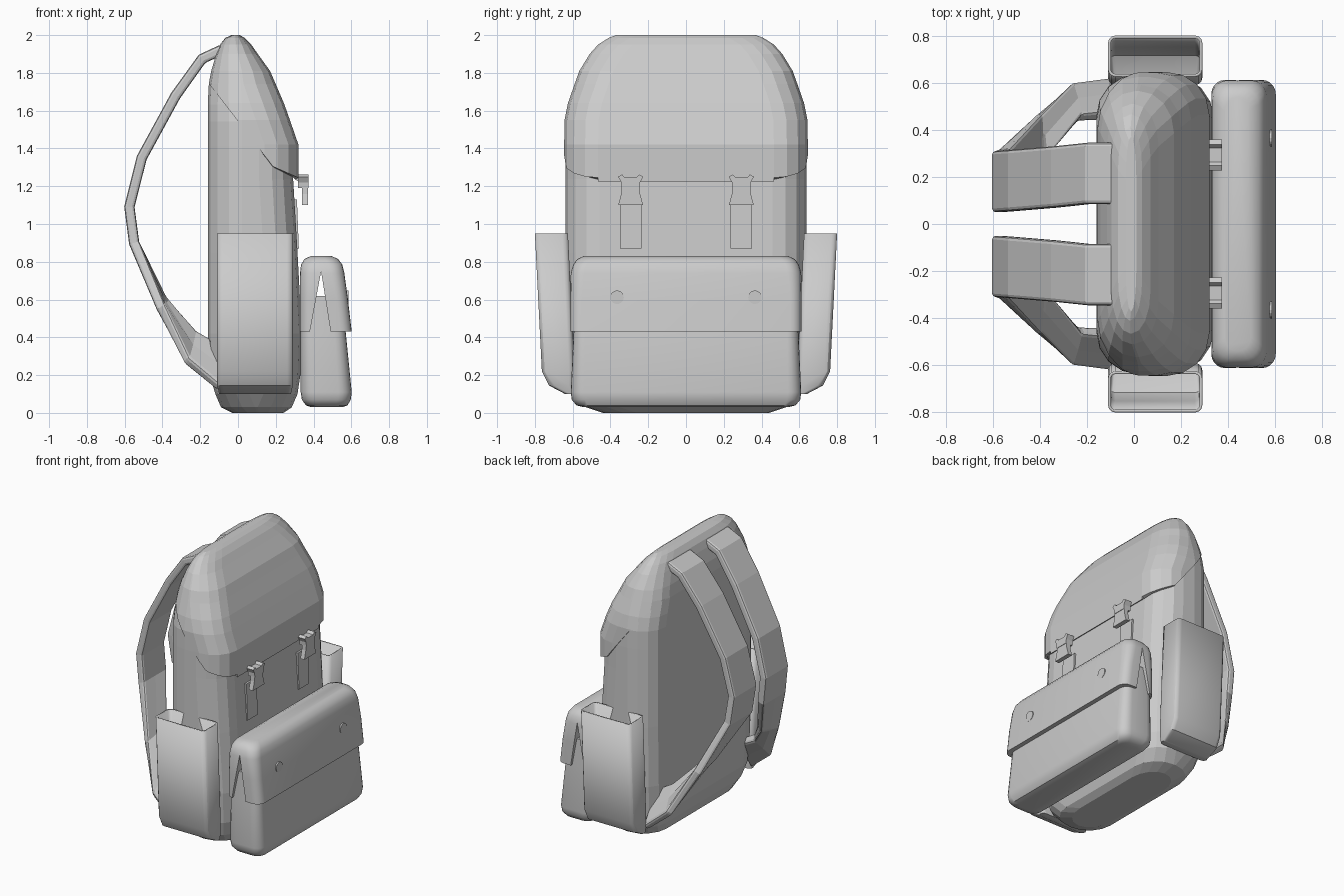
import bpy, bmesh, math
from mathutils import Vector

if "Cube" in bpy.data.objects:
    bpy.data.objects.remove(bpy.data.objects["Cube"])


def finish(name, bm, smooth=None):
    bmesh.ops.recalc_face_normals(bm, faces=bm.faces)
    me = bpy.data.meshes.new(name)
    bm.to_mesh(me)
    bm.free()
    ob = bpy.data.objects.new(name, me)
    bpy.context.collection.objects.link(ob)
    if smooth:
        me.shade_smooth()
        me.set_sharp_from_angle(angle=math.radians(smooth))
    return ob


def loft_bm(rings, seg=4, bottom=True, top=True):
    """Rounded-rectangle rings (z, x0, x1, y0, y1, r) joined upwards."""
    bm = bmesh.new()
    loops = []
    for z, x0, x1, y0, y1, r in rings:
        rx, ry = min(r, (x1 - x0) * .48), min(r, (y1 - y0) * .48)
        loop = []
        for q, (cx, cy) in enumerate([(x1 - rx, y1 - ry), (x0 + rx, y1 - ry),
                                      (x0 + rx, y0 + ry), (x1 - rx, y0 + ry)]):
            for i in range(seg + 1):
                a = math.pi / 2 * (q + i / seg)
                loop.append(bm.verts.new((cx + rx * math.cos(a), cy + ry * math.sin(a), z)))
        loops.append(loop)
    n = len(loops[0])
    for a, b in zip(loops, loops[1:]):
        for i in range(n):
            j = (i + 1) % n
            bm.faces.new((a[i], a[j], b[j], b[i]))
    if bottom:
        bm.faces.new(loops[0][::-1])
    if top:
        bm.faces.new(loops[-1])
    return bm


def prism(name, pts, axis, a, b):
    """Extrude a (y,z) outline along x, or an (x,z) outline along y."""
    bm = bmesh.new()
    put = (lambda p, d: (d, p[0], p[1])) if axis == 'x' else (lambda p, d: (p[0], d, p[1]))
    f = bm.faces.new([bm.verts.new(put(p, a)) for p in pts])
    ext = bmesh.ops.extrude_face_region(bm, geom=[f])
    vs = [v for v in ext['geom'] if isinstance(v, bmesh.types.BMVert)]
    bmesh.ops.translate(bm, verts=vs, vec=(b - a, 0, 0) if axis == 'x' else (0, b - a, 0))
    return finish(name, bm)


def solidify(ob, t, offset):
    m = ob.modifiers.new("thickness", 'SOLIDIFY')
    m.thickness, m.offset = t, offset


def bevel(ob, w, seg=2):
    m = ob.modifiers.new("bevel", 'BEVEL')
    m.width, m.segments = w, seg
    m.limit_method = 'ANGLE'


def mirror_y(ob):
    m = ob.modifiers.new("mirror", 'MIRROR')
    m.use_axis = (False, True, False)


# Upper outline shared by bag and lid: z, back x, front x, half width
upper = [(1.245, -.16, .32, .645), (1.42, -.16, .32, .645), (1.55, -.16, .275, .643),
         (1.64, -.16, .243, .625), (1.74, -.155, .20, .59), (1.81, -.142, .17, .565),
         (1.90, -.115, .105, .51), (1.95, -.095, .07, .465), (1.985, -.068, .035, .41),
         (2.0, -.035, .01, .37)]
lower = [(0, -.03, .24, .44), (.03, -.09, .285, .53), (.10, -.12, .315, .59),
         (.20, -.15, .33, .615), (.42, -.16, .338, .63), (.85, -.16, .315, .638)]

# Main bag
rings = [(z, a, b, -h, h, .18) for z, a, b, h in lower]
rings += [(z - .008, a, min(b - .012, .292), -h + .007, h - .007, .18) for z, a, b, h in upper]
finish("main_bag", loft_bm(rings))

# Lid, trimmed along two slanted hems
bm = loft_bm([(z, a, b, -h, h, .18) for z, a, b, h in upper], bottom=False)
for p, q in (((.32, 1.245), (.15, 1.32)), ((.15, 1.35), (-.02, 1.57))):
    n = Vector((p[1] - q[1], 0, p[0] - q[0]))
    n = n if n.z > 0 else -n
    n = Vector((q[1] - p[1], 0, p[0] - q[0]))
    bmesh.ops.bisect_plane(bm, geom=bm.verts[:] + bm.edges[:] + bm.faces[:],
                           plane_co=(p[0], 0, p[1]), plane_no=n, clear_inner=True)
solidify(finish("lid", bm), .02, -1)

# Front pocket body
finish("front_pocket", loft_bm([
    (.03, .39, .55, -.54, .54, .05), (.04, .36, .58, -.58, .58, .06),
    (.07, .338, .597, -.605, .605, .07), (.11, .332, .602, -.61, .61, .07),
    (.43, .332, .57, -.595, .595, .06), (.62, .332, .55, -.585, .585, .06)], 5), 40)

# Front pocket cover with a wedge opening at both ends
cover = finish("front_pocket_cover", loft_bm([
    (.43, .328, .602, -.612, .612, .06), (.60, .328, .582, -.612, .612, .06),
    (.74, .328, .563, -.61, .61, .07), (.785, .334, .552, -.597, .597, .07),
    (.815, .352, .53, -.575, .575, .07), (.83, .385, .495, -.54, .54, .06)], 5), 40)
cutter = prism("opening_cutter", [(.44, .75), (.495, .40), (.375, .40)], 'y', -.8, .8)
cutter.hide_render = True
cutter.hide_viewport = True
cutter.display_type = 'WIRE'
m = cover.modifiers.new("opening", 'BOOLEAN')
m.object, m.operation, m.solver = cutter, 'DIFFERENCE', 'EXACT'

# Snap buttons on the cover
snap = [(.365 + .036 * math.cos(i * math.pi / 8), .612 + .036 * math.sin(i * math.pi / 8))
        for i in range(16)]
mirror_y(prism("snap_button", snap, 'x', .565, .586))

# Open side pockets
side = finish("side_pocket", loft_bm([
    (.10, -.10, .28, .59, .64, .03), (.145, -.11, .29, .59, .725, .03),
    (.22, -.11, .29, .59, .763, .03), (.95, -.11, .29, .625, .80, .03)], 3, top=False), 30)
solidify(side, .012, -1)
mirror_y(side)

# Shoulder strap: pairs of inner and outer edge points
edges = [((-.08, .085, 1.925), (-.08, .345, 1.925)), ((-.19, .085, 1.875), (-.19, .345, 1.875)),
         ((-.33, .07, 1.68), (-.33, .33, 1.68)), ((-.51, .055, 1.35), (-.51, .315, 1.35)),
         ((-.575, .05, 1.09), (-.575, .31, 1.09)), ((-.55, .06, .90), (-.55, .32, .90)),
         ((-.40, .26, .60), (-.41, .46, .56)), ((-.23, .45, .42), (-.27, .585, .27)),
         ((-.10, .46, .35), (-.10, .605, .13))]
bm = bmesh.new()
rows = []
for a, b in edges:
    a, b = Vector(a), Vector(b)
    rows.append([bm.verts.new(a.lerp(b, t)) for t in (0, .5, 1)])
for r, s in zip(rows, rows[1:]):
    for i in range(2):
        bm.faces.new((r[i], r[i + 1], s[i + 1], s[i]))
strap = finish("shoulder_strap", bm)
solidify(strap, .055, 0)
bevel(strap, .015)
mirror_y(strap)

# Buckles and webbing
web = prism("buckle_webbing", [(.300, .87), (.322, .87), (.312, 1.13), (.29, 1.13)], 'y', .235, .35)
mirror_y(web)
half = [(.066, 1.10), (.05, 1.16), (.048, 1.20)]
clip = [(.293 + y, z) for y, z in half] + [(.293 - y, z) for y, z in half[::-1]]
mirror_y(prism("buckle_clip", clip, 'x', .338, .37))
half = [(.048, 1.19), (.05, 1.22), (.066, 1.25), (.045, 1.262), (.03, 1.245)]
head = [(.293 + y, z) for y, z in half] + [(.293 - y, z) for y, z in half[::-1]]
mirror_y(prism("buckle_head", head, 'x', .318, .373))
